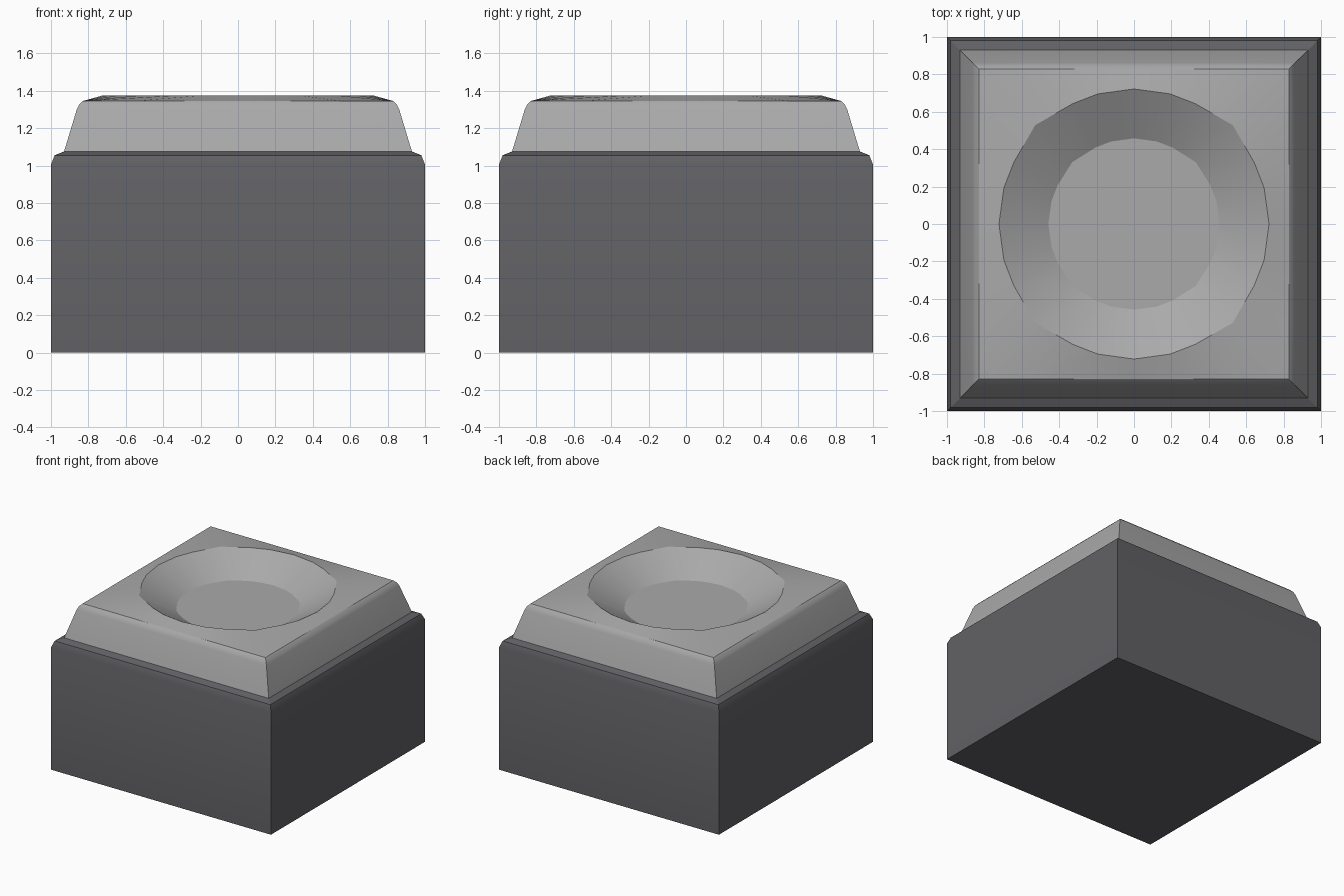
import bpy, bmesh, math

if "Cube" in bpy.data.objects:
    bpy.data.objects.remove(bpy.data.objects["Cube"])

def square(h, z, steps=1):
    """Square loop of half-width h, counter-clockwise, each side split in steps."""
    corners = [(h, -h), (h, h), (-h, h), (-h, -h)]
    pts = []
    for i, (ax, ay) in enumerate(corners):
        bx, by = corners[(i + 1) % 4]
        for k in range(steps):
            t = k / steps
            pts.append((ax + (bx - ax) * t, ay + (by - ay) * t, z))
    return pts

def circle(r, z, corner=1.0):
    """24-sided loop matching square(..., steps=6); diagonal points scaled by corner."""
    offsets = [-45, -27, -15.5, 0, 15.5, 27]
    pts = []
    for q in range(4):
        for o in offsets:
            a = math.radians(q * 90 + o)
            rr = r * (corner if o == -45 else 1.0)
            pts.append((rr * math.cos(a), rr * math.sin(a), z))
    return pts

def lofted(name, loops, color, cap_first=False, cap_last=False):
    bm = bmesh.new()
    rings = [[bm.verts.new(p) for p in loop] for loop in loops]
    for a, b in zip(rings, rings[1:]):
        n = len(a)
        for i in range(n):
            j = (i + 1) % n
            bm.faces.new((a[i], a[j], b[j], b[i]))
    if cap_first:
        bm.faces.new(rings[0][::-1])
    if cap_last:
        bm.faces.new(rings[-1])
    me = bpy.data.meshes.new(name)
    bm.to_mesh(me)
    bm.free()
    ob = bpy.data.objects.new(name, me)
    bpy.context.collection.objects.link(ob)
    mat = bpy.data.materials.new(name + "_paint")
    mat.diffuse_color = color
    mat.use_nodes = True
    mat.node_tree.nodes["Principled BSDF"].inputs["Base Color"].default_value = mat.diffuse_color
    me.materials.append(mat)
    bpy.ops.object.select_all(action='DESELECT')
    ob.select_set(True)
    bpy.context.view_layer.objects.active = ob
    bpy.ops.object.shade_smooth_by_angle(angle=math.radians(24))
    return ob

# Dark block with bevelled upper edge
lofted("base_block",
       [square(1.0, 0), square(1.0, 1.005), square(0.98, 1.055), square(0.93, 1.075)],
       (0.12, 0.12, 0.13, 1), cap_first=True)

# Tapered cap with a raised rim and a dished, flat-bottomed recess
lofted("dished_cap",
       [square(0.93, 1.075, 6), square(0.862, 1.3, 6), square(0.85, 1.325, 6),
        square(0.83, 1.345, 6), circle(0.722, 1.375, 1.035), circle(0.458, 1.225, 1.02)],
       (0.4, 0.4, 0.4, 1), cap_last=True)
